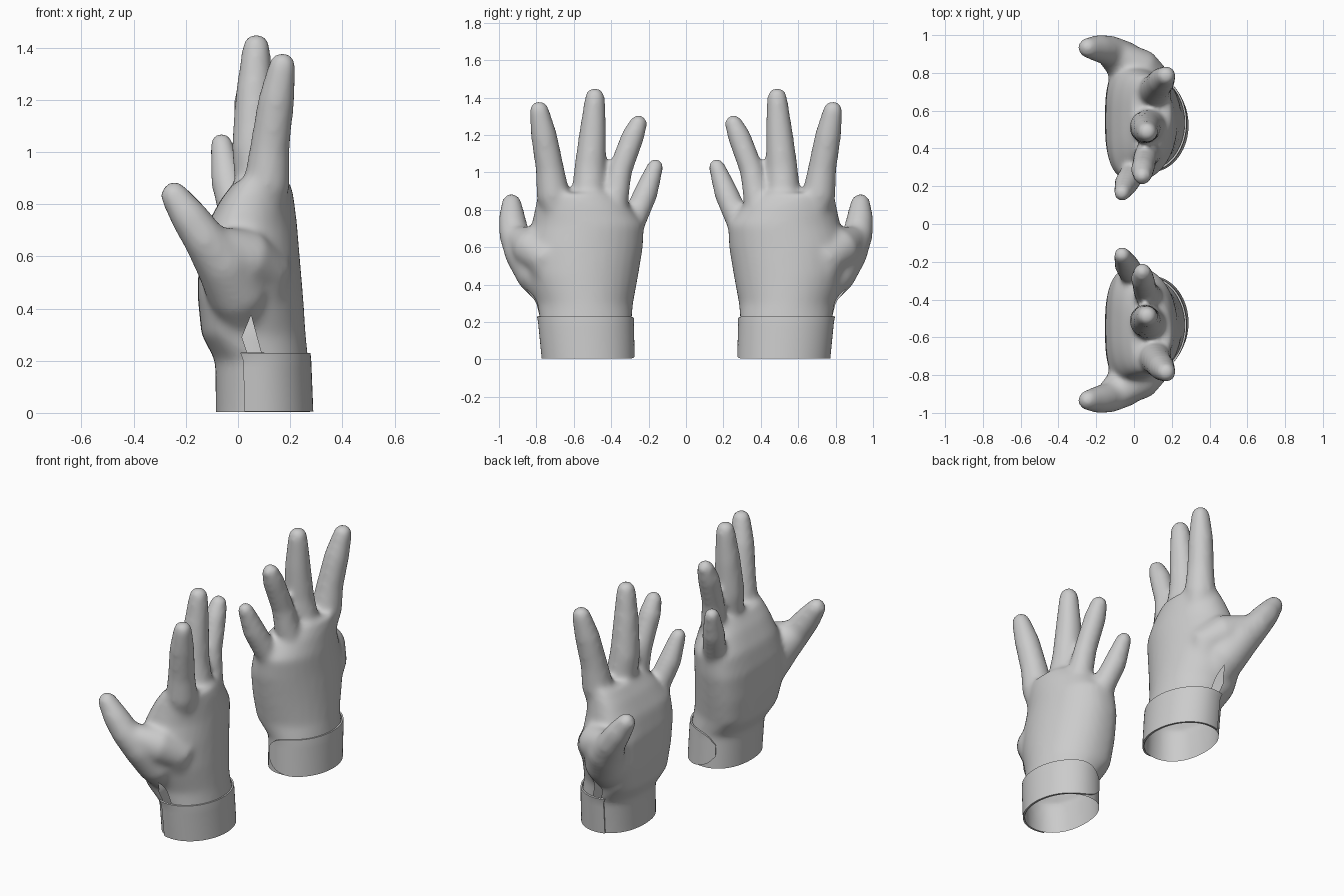
import bpy, bmesh, math
from mathutils import Vector, Matrix

cube = bpy.data.objects.get("Cube")
if cube:
    bpy.data.objects.remove(cube, do_unlink=True)

SIDES = 32
# Palm sections: height, y range, x range (palm side to back of hand)
PALM = [(-0.1, .285, .757, -.085, .278), (0, .285, .76, -.085, .278),
        (.2, .29, .78, -.088, .27), (.3, .283, .80, -.14, .26),
        (.45, .255, .855, -.155, .25), (.6, .23, .865, -.15, .237),
        (.72, .225, .825, -.12, .227), (.82, .30, .805, -.065, .215),
        (.89, .38, .79, -.01, .2)]
# Digit paths: x, y, z, radius
DIGITS = {
    "index": [(.09, .65, .62, .06), (.11, .71, .88, .09), (.122, .728, 1.02, .077),
              (.147, .76, 1.2, .071), (.17, .785, 1.33, .054)],
    "middle": [(.1, .54, .62, .07), (.08, .52, .88, .092), (.06, .513, 1.02, .086),
               (.062, .498, 1.22, .073), (.07, .487, 1.4, .055)],
    "ring": [(.08, .43, .6, .07), (.08, .385, .82, .075), (.06, .352, 1.01, .065),
             (.045, .285, 1.19, .063), (.045, .255, 1.26, .05)],
    "little": [(.05, .35, .56, .06), (0, .28, .74, .068), (-.04, .215, .89, .066),
               (-.063, .165, 1.03, .046)],
    "thumb": [(.04, .68, .3, .08), (0, .79, .46, .12), (-.06, .868, .58, .108),
              (-.135, .92, .675, .082), (-.19, .93, .755, .073), (-.243, .933, .832, .056)],
    "thumb_web": [(.1, .7, .38, .08), (.09, .735, .54, .12), (.02, .83, .6, .112),
                  (-.05, .875, .63, .085)],
}


def palm_point(z, angle, offset=0.0):
    """Point on the section at height z: oval wrist, domed-back and flat-palm hand."""
    for a, b in zip(PALM, PALM[1:]):
        if z <= b[0]:
            break
    t = (z - a[0]) / (b[0] - a[0])
    y0, y1, x0, x1 = (p + (q - p) * t for p, q in zip(a[1:], b[1:]))
    middle, flat = (.48, .9) if z < .25 else (.4, .68)
    cx, cy = x0 + (x1 - x0) * middle, (y0 + y1) / 2
    c, s = math.cos(angle), math.sin(angle)
    power = 1 if c > 0 else flat
    depth = (x1 - cx if c > 0 else cx - x0) + offset
    x = cx + math.copysign(abs(c) ** power, c) * depth
    y = cy + math.copysign(abs(s) ** power, s) * ((y1 - y0) / 2 + offset)
    return Vector((x, y, z))


def loft(bm, rings):
    """Closed skin over a list of point rings."""
    loops = [[bm.verts.new(p) for p in ring] for ring in rings]
    for a, b in zip(loops, loops[1:]):
        for i in range(len(a)):
            j = (i + 1) % len(a)
            bm.faces.new((a[i], a[j], b[j], b[i]))
    bm.faces.new(loops[0][::-1])
    bm.faces.new(loops[-1])


def digit(bm, path):
    """Tapered tube with a rounded tip."""
    pts = [(Vector(p[:3]), p[3]) for p in path]
    tip, r = pts[-1]
    end = (tip - pts[-2][0]).normalized()
    pts += [(tip + end * r * math.sin(a), r * math.cos(a)) for a in (.4, .8, 1.2, 1.45)]
    rings = []
    for i, (p, r) in enumerate(pts):
        d = pts[min(i + 1, len(pts) - 1)][0] - pts[max(i - 1, 0)][0]
        turn = Vector((0, 0, 1)).rotation_difference(d)
        rings.append([p + turn @ Vector((r * math.cos(k * math.tau / 16),
                                         r * math.sin(k * math.tau / 16), 0))
                      for k in range(16)])
    loft(bm, rings)


def finish(name, bm, flip):
    """Make a smooth object, mirrored across y when asked."""
    mesh = bpy.data.meshes.new(name)
    bm.to_mesh(mesh)
    if flip:
        mesh.transform(Matrix.Scale(-1, 4, (0, 1, 0)))
        mesh.flip_normals()
    mesh.shade_smooth()
    obj = bpy.data.objects.new(name, mesh)
    bpy.context.collection.objects.link(obj)
    return obj


# Glove body: palm and digits fused into one skin
raw = bmesh.new()
angles = [k * math.tau / SIDES for k in range(SIDES)]
loft(raw, [[palm_point(row[0], a) for a in angles] for row in PALM])
for path in DIGITS.values():
    digit(raw, path)
bmesh.ops.recalc_face_normals(raw, faces=raw.faces)
blank = finish("glove_blank", raw, False)
remesh = blank.modifiers.new("fuse", 'REMESH')
remesh.mode = 'VOXEL'
remesh.voxel_size = .014
smooth = blank.modifiers.new("soften", 'SMOOTH')
smooth.factor = .5
smooth.iterations = 18
graph = bpy.context.evaluated_depsgraph_get()
glove = bmesh.new()
glove.from_mesh(blank.evaluated_get(graph).to_mesh())
bpy.data.objects.remove(blank, do_unlink=True)

# Open wrist
bmesh.ops.bisect_plane(glove, geom=glove.verts[:] + glove.edges[:] + glove.faces[:],
                       plane_co=(0, 0, .004), plane_no=(0, 0, -1), clear_outer=True)

# Pointed slit at the thumb side of the wrist
corners = [Vector((.05, 0, .375)), Vector((.015, 0, .29)),
           Vector((.045, 0, .2)), Vector((.097, 0, .2))]
walls = []
for i, corner in enumerate(corners):
    edge = corners[(i + 1) % len(corners)] - corner
    walls.append((corner, Vector((-edge.z, 0, edge.x)).normalized()))


def near_slit(f):
    c = f.calc_center_median()
    return c.y > .6 and .15 < c.z < .42 and -.05 < c.x < .15


for co, no in walls:
    faces = [f for f in glove.faces if near_slit(f)]
    parts = set(faces) | {e for f in faces for e in f.edges} | {v for f in faces for v in f.verts}
    bmesh.ops.bisect_plane(glove, geom=list(parts), plane_co=co, plane_no=no)
hole = [f for f in glove.faces if near_slit(f) and
        all((f.calc_center_median() - c).dot(n) > 0 for c, n in walls)]
bmesh.ops.delete(glove, geom=hole, context='FACES')

# Wrist strap: wraps the back of the hand and ends in a rounded tab
strap = bmesh.new()
ROWS, COLS = 8, 40
START, END = math.radians(108), math.radians(-114)
grid = []
for i in range(COLS + 1):
    t = i / COLS
    u = max(0, (t - .75) / .25)
    half = .112 * max(.3, math.sqrt(max(0, 1 - u ** 2.5)))
    angle = START + (END - START) * t
    grid.append([strap.verts.new(palm_point(.117 + half * (2 * j / ROWS - 1), angle, .011))
                 for j in range(ROWS + 1)])
for a, b in zip(grid, grid[1:]):
    for j in range(ROWS):
        strap.faces.new((a[j], a[j + 1], b[j + 1], b[j]))
bmesh.ops.recalc_face_normals(strap, faces=strap.faces)
probe = max(strap.faces, key=lambda f: f.calc_center_median().x)
if probe.normal.x < 0:
    bmesh.ops.reverse_faces(strap, faces=strap.faces)

for side, flip in (("rear", False), ("front", True)):
    finish(side + "_glove", glove, flip)
    band = finish(side + "_wrist_strap", strap, flip)
    thick = band.modifiers.new("thickness", 'SOLIDIFY')
    thick.thickness = .01
    thick.offset = -1
    band.modifiers.new("crisp_rim", 'EDGE_SPLIT')
